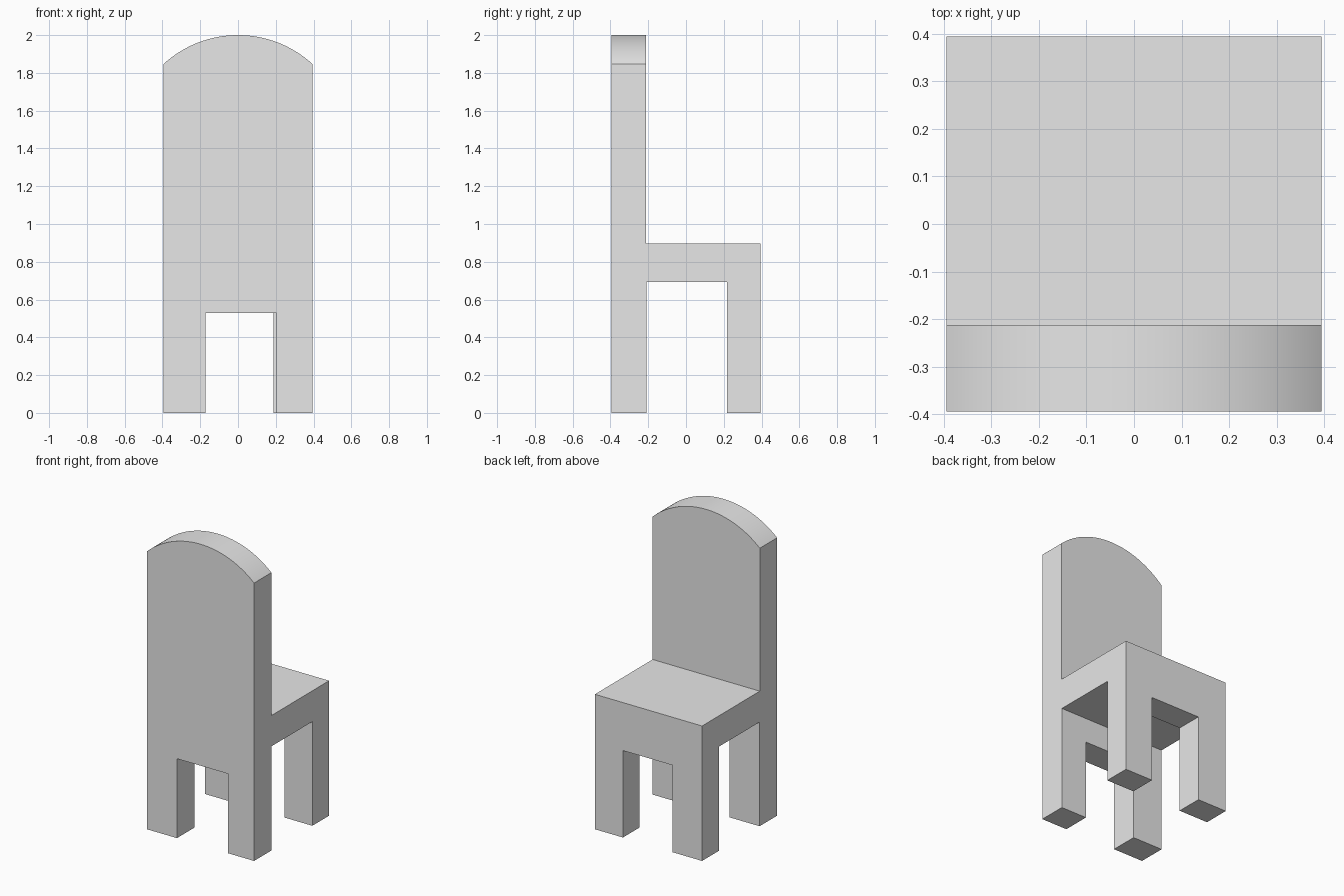
import bpy
import math
from mathutils import Vector

cube = bpy.data.objects.get("Cube")
if cube:
    bpy.data.objects.remove(cube, do_unlink=True)

HALF = 0.394           # half width and half depth
BACKREST_Y = -0.212    # inner face of the backrest
SEAT_TOP = 0.897
HEIGHT = 2.0
ARC_RADIUS = 0.584

grey = bpy.data.materials.new("plain_grey")
grey.use_nodes = True
grey.diffuse_color = (0.8, 0.8, 0.8, 1)
grey.node_tree.nodes["Principled BSDF"].inputs["Base Color"].default_value = (0.8, 0.8, 0.8, 1)


def prism(name, profile, axis, start, end):
    """Extrude a (horizontal, z) profile along x or y."""
    def place(p, d):
        return Vector((d, p[0], p[1])) if axis == "x" else Vector((p[0], d, p[1]))
    n = len(profile)
    verts = [place(p, d) for d in (start, end) for p in profile]
    faces = [list(range(n)), list(range(2 * n - 1, n - 1, -1))]
    faces += [[(i + 1) % n, i, i + n, (i + 1) % n + n] for i in range(n)]
    mesh = bpy.data.meshes.new(name)
    mesh.from_pydata(verts, [], faces)
    mesh.materials.append(grey)
    obj = bpy.data.objects.new(name, mesh)
    bpy.context.collection.objects.link(obj)
    # Make the normals point outwards
    bpy.context.view_layer.objects.active = obj
    bpy.ops.object.mode_set(mode="EDIT")
    bpy.ops.mesh.select_all(action="SELECT")
    bpy.ops.mesh.normals_make_consistent(inside=False)
    bpy.ops.object.mode_set(mode="OBJECT")
    return obj


def opening(name, axis, low, high, top, start, end):
    return prism(name, [(low, -0.1), (high, -0.1), (high, top), (low, top)], axis, start, end)


def carve(target, tool, operation):
    tool.hide_render = True
    mod = target.modifiers.new(tool.name, "BOOLEAN")
    mod.operation = operation
    mod.solver = "EXACT"
    mod.object = tool
    bpy.context.view_layer.objects.active = target
    bpy.ops.object.modifier_apply(modifier=mod.name)
    bpy.data.objects.remove(tool, do_unlink=True)


# Chair block: L-shaped side profile across the full width
chair = prism("chair", [(-HALF, 0), (HALF, 0), (HALF, SEAT_TOP), (BACKREST_Y, SEAT_TOP),
                        (BACKREST_Y, HEIGHT + 0.05), (-HALF, HEIGHT + 0.05)], "x", -HALF, HALF)

# Rounded top of the backrest
steps, reach = 56, math.asin(0.5 / ARC_RADIUS)
arch = [(-0.5, -0.1)]
for i in range(steps + 1):
    a = reach * (2 * i / steps - 1)
    arch.append((ARC_RADIUS * math.sin(a), HEIGHT - ARC_RADIUS + ARC_RADIUS * math.cos(a)))
arch.append((0.5, -0.1))
carve(chair, prism("arch_cutter", arch, "y", -0.6, 0.6), "INTERSECT")

# Gaps between the legs: through the sides, the front and the back
carve(chair, opening("side_gap", "x", -0.21, 0.218, 0.692, -0.6, 0.6), "DIFFERENCE")
carve(chair, opening("front_gap", "y", -0.173, 0.204, 0.528, -0.6, -0.1), "DIFFERENCE")
carve(chair, opening("rear_gap", "y", -0.178, 0.188, 0.578, 0.1, 0.6), "DIFFERENCE")

# Smooth arch, sharp edges elsewhere
bpy.ops.object.select_all(action="DESELECT")
chair.select_set(True)
bpy.context.view_layer.objects.active = chair
bpy.ops.object.shade_smooth_by_angle(angle=math.radians(25))
